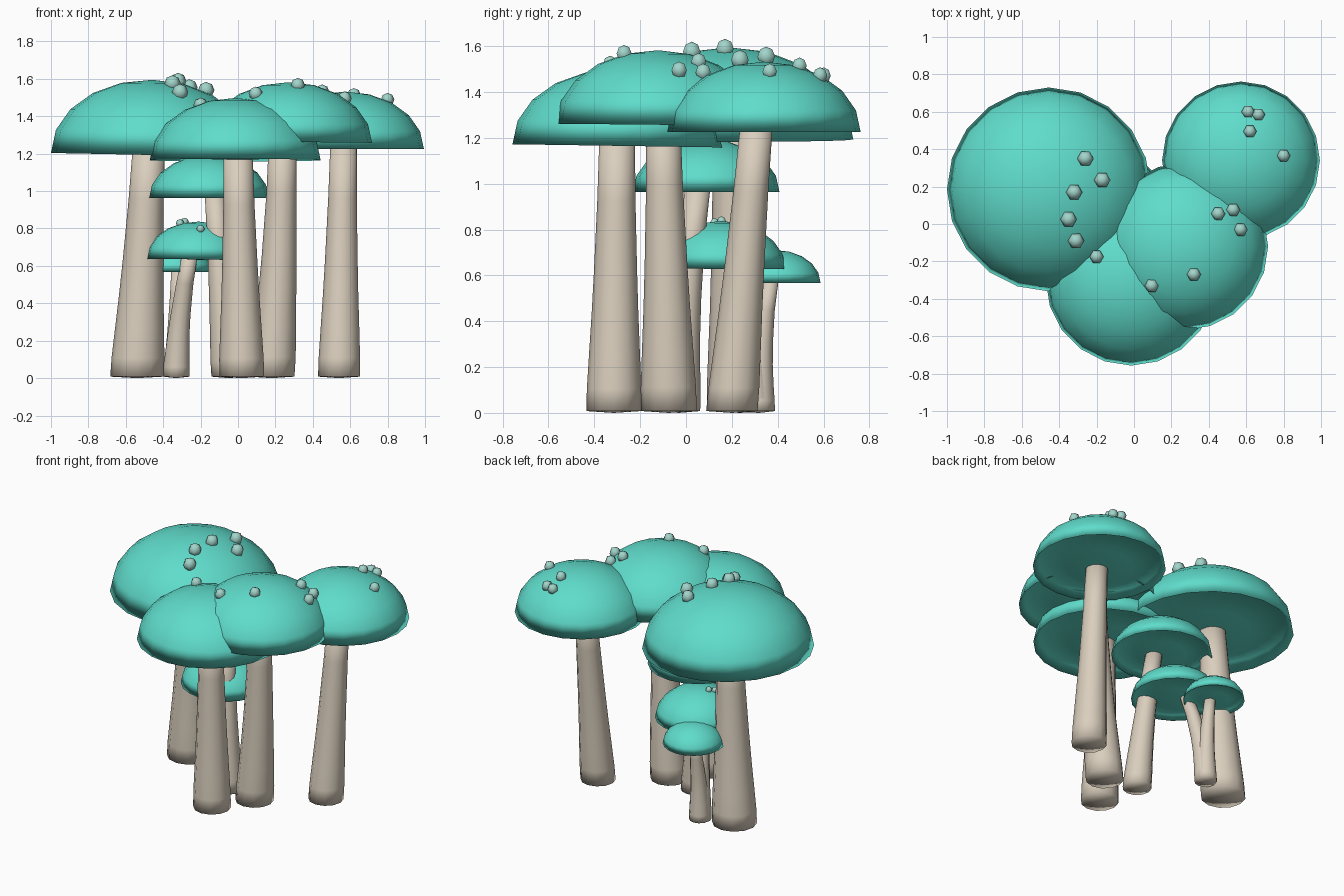
import bpy, bmesh, math
from mathutils import Vector

if "Cube" in bpy.data.objects:
    bpy.data.objects.remove(bpy.data.objects["Cube"])


def material(name, rgb):
    m = bpy.data.materials.new(name)
    m.diffuse_color = (*rgb, 1)
    m.use_nodes = True
    m.node_tree.nodes["Principled BSDF"].inputs["Base Color"].default_value = m.diffuse_color
    return m


TEAL = material("teal_cap", (0.115, 0.72, 0.60))
BEIGE = material("beige_stem", (0.70, 0.62, 0.51))
PALE = material("pale_spot", (0.36, 0.66, 0.59))


def loft(name, rings, seg, mat):
    """Skin circles given as (x, y, z, radius); radius 0 closes to a point."""
    bm = bmesh.new()
    loops = []
    for x, y, z, r in rings:
        n = 1 if r == 0 else seg
        loops.append([bm.verts.new((x + r * math.cos(2 * math.pi * i / seg),
                                    y + r * math.sin(2 * math.pi * i / seg), z))
                      for i in range(n)])
    for a, b in zip(loops, loops[1:]):
        for i in range(seg):
            j = (i + 1) % seg
            quad = [a[i % len(a)], a[j % len(a)], b[j % len(b)], b[i % len(b)]]
            bm.faces.new(list(dict.fromkeys(quad)))
    for loop in (loops[0], loops[-1]):
        if len(loop) > 1:
            bm.faces.new(loop)
    bmesh.ops.recalc_face_normals(bm, faces=bm.faces)
    for f in bm.faces:
        f.smooth = True
    me = bpy.data.meshes.new(name)
    bm.to_mesh(me)
    bm.free()
    me.materials.append(mat)
    ob = bpy.data.objects.new(name, me)
    bpy.context.collection.objects.link(ob)
    return ob


def cap(name, x, y, z, r, h, tilt):
    # nearly flat underside with a groove inside the rim, then a dome
    prof = [(0, 0), (.5, .03), (.92, .14), (1, 0)]
    prof += [(math.cos(math.radians(a)), math.sin(math.radians(a))) for a in (18, 36, 54, 72)]
    prof.append((0, 1))
    ob = loft(name, [(x, y, z + k * h, q * r) for q, k in prof], 20, TEAL)
    for v in ob.data.vertices:
        v.co.z += tilt[0] * (v.co.x - x) + tilt[1] * (v.co.y - y)


def stem(name, base, mid, top, r0, r1):
    # quadratic centre line through base, mid and top, flared at the foot
    b, m, t = Vector(base), Vector(mid), Vector(top)
    c = 2 * m - (b + t) / 2
    rings = [(b.x, b.y, 0, 0)]
    for u, k in ((0, 1), (.08, .97), (.2, .8), (.35, .58), (.5, .4), (.75, .15), (1, 0)):
        p = b * (1 - u) ** 2 + c * 2 * u * (1 - u) + t * u * u
        rings.append((*p, r1 + (r0 - r1) * k))
    loft(name, rings, 12, BEIGE)


def spot(name, x, y, z, r):
    # six-sided bead
    rings = [(x, y, z - r, 0)]
    rings += [(x, y, z + r * math.sin(a), r * math.cos(a)) for a in (-math.pi / 4, 0, math.pi / 4)]
    loft(name, rings + [(x, y, z + r, 0)], 6, PALE)


# name: cap (x, y, z, radius, height), tilt, stem base xy, stem top xy, radii, mid shift, spots, spot radius
mushrooms = {
    "large": ((-.455, .185, 1.193, .545, .402), (-.02, 0), (-.54, .235), (-.475, .2), (.143, .085), (0, 0),
              [(-.26, .35), (-.17, .235), (-.32, .17), (-.35, .025), (-.31, -.09)], .044),
    "front": ((-.015, -.30, 1.165, .457, .333), (0, -.015), (.02, -.315), (0, -.30), (.12, .077), (0, 0),
              [(-.2, -.175)], .038),
    "middle": ((.27, -.12, 1.257, .447, .325), (0, -.01), (.18, -.075), (.24, -.10), (.122, .073), (.01, 0),
               [(.095, -.33), (.32, -.27), (.57, -.03), (.53, .075), (.45, .055)], .038),
    "right": ((.572, .34, 1.225, .422, .307), (0, 0), (.54, .20), (.565, .31), (.112, .07), (0, 0),
              [(.61, .60), (.665, .585), (.62, .495), (.8, .365)], .036),
    "medium": ((-.155, .088, .963, .32, .23), (0, 0), (-.05, -.03), (-.125, .055), (.092, .054), (0, -.015), [], .03),
    "small": ((-.21, .155, .632, .28, .205), (-.015, -.01), (-.33, .31), (-.255, .2), (.07, .042), (-.015, .02),
              [(-.31, .125), (-.285, .155), (-.2, -.02)], .022),
    "tiny": ((-.332, .392, .567, .195, .143), (0, 0), (-.33, .32), (-.32, .37), (.068, .036), (0, -.015), [], .02),
}

for name, (c, tilt, b, t, (r0, r1), shift, spots, sr) in mushrooms.items():
    x, y, z, r, h = c
    cap(name + "_cap", *c, tilt)
    top_z = z + .2 * h
    mid = ((b[0] + t[0]) / 2 + shift[0], (b[1] + t[1]) / 2 + shift[1], top_z / 2)
    stem(name + "_stem", (*b, .008), mid, (*t, top_z), r0, r1)
    for i, (sx, sy) in enumerate(spots):
        q = min(1, math.hypot(sx - x, sy - y) / r)
        spot(f"{name}_spot_{i + 1}", sx, sy, z + h * math.sqrt(1 - q * q) + .006, sr)
